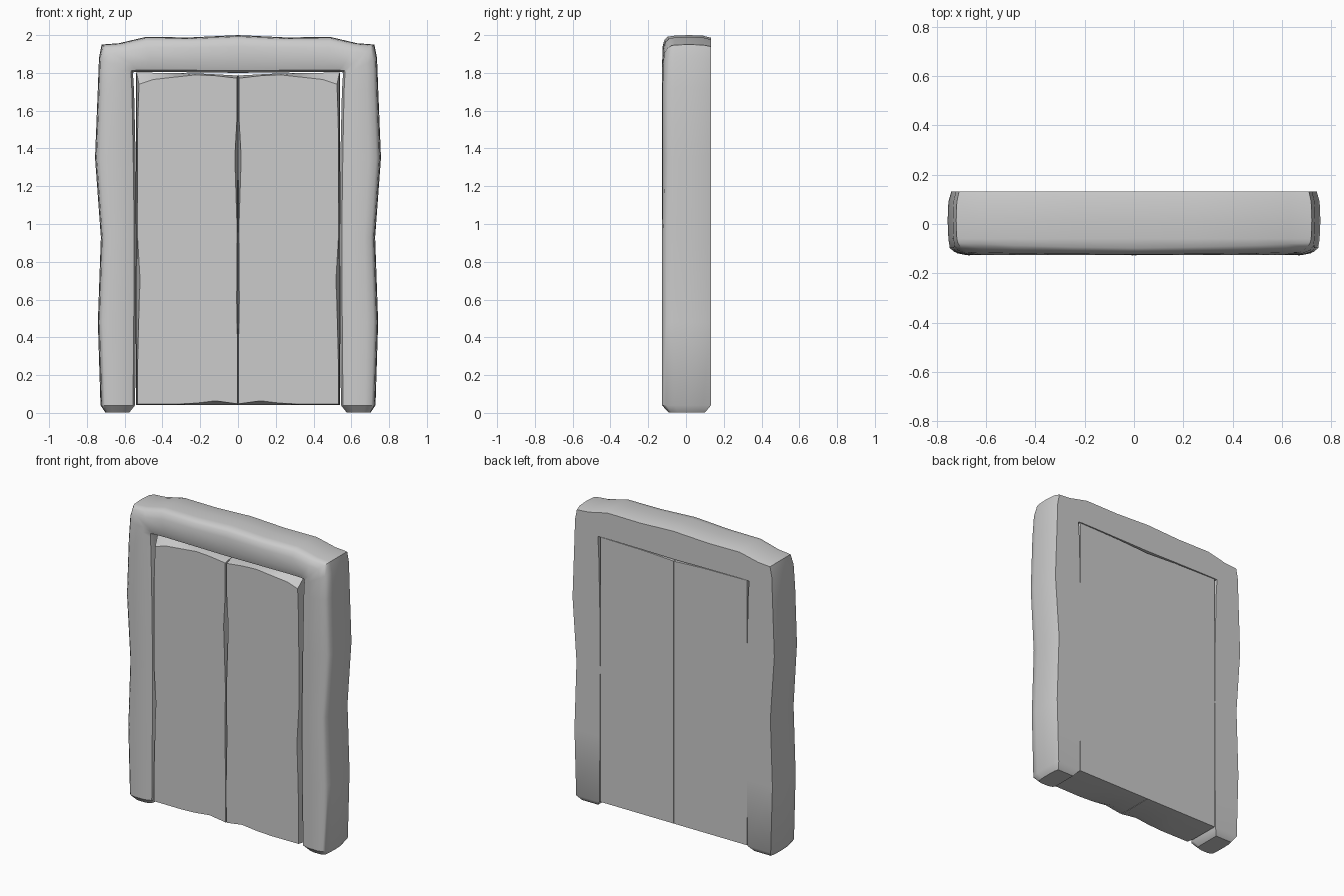
import bpy, bmesh, math
from mathutils import Vector

if "Cube" in bpy.data.objects:
    bpy.data.objects.remove(bpy.data.objects["Cube"])


def finish(bm, name, angle):
    bmesh.ops.recalc_face_normals(bm, faces=bm.faces)
    me = bpy.data.meshes.new(name)
    bm.to_mesh(me)
    bm.free()
    ob = bpy.data.objects.new(name, me)
    bpy.context.collection.objects.link(ob)
    bpy.ops.object.select_all(action='DESELECT')
    ob.select_set(True)
    bpy.context.view_layer.objects.active = ob
    bpy.ops.object.shade_smooth_by_angle(angle=math.radians(angle))
    return ob


def skin(rings):
    """Join equal-length closed rings and cap both ends."""
    bm = bmesh.new()
    vs = [[bm.verts.new(p) for p in r] for r in rings]
    n = len(vs[0])
    for a, b in zip(vs, vs[1:]):
        for i in range(n):
            j = (i + 1) % n
            bm.faces.new((a[i], a[j], b[j], b[i]))
    bm.faces.new(vs[0])
    bm.faces.new(vs[-1])
    return bm


def lerp_table(table, t):
    for (a, va), (b, vb) in zip(table, table[1:]):
        if t <= b:
            return va + (vb - va) * (t - a) / (b - a)
    return table[-1][1]


# Frame: one worn stone arch, stations give inner x,z / outer x,z / edge rounding
stations = [
    (0.545, 0.04, 0.728, 0.04, 0.010),
    (0.540, 0.48, 0.742, 0.48, 0.012),
    (0.538, 0.93, 0.726, 0.93, 0.012),
    (0.542, 1.35, 0.757, 1.35, 0.022),
    (0.550, 1.70, 0.742, 1.72, 0.020),
    (0.555, 1.78, 0.736, 1.88, 0.032),
    (0.555, 1.803, 0.722, 1.95, 0.050),
    (0.535, 1.805, 0.630, 1.957, 0.045),
    (0.450, 1.805, 0.490, 1.990, 0.035),
    (0.230, 1.803, 0.250, 1.988, 0.026),
    (0.000, 1.800, 0.000, 2.000, 0.020),
]


def section(ix, iz, ox, oz, r):
    # cross-section: flat back, bulging outside, softened front
    prof = [(0, 0.132), (0, -0.085), (0.06, -0.112), (0.30, -0.126),
            (0.70, -0.130 + r * 0.3), (0.88, -0.126 + r * 0.6), (0.96, -0.112 + r * 0.7),
            (0.985, -0.06), (1.0, 0.015), (0.985, 0.09), (0.93, 0.132)]
    return [Vector((ix + (ox - ix) * u, y, iz + (oz - iz) * u)) for u, y in prof]


half = [section(*s) for s in stations]
foot_c = Vector((0.645, 0.01, 0.0))
foot = [Vector((foot_c.x + (p.x - foot_c.x) * 0.7, foot_c.y + (p.y - foot_c.y) * 0.75, 0.003))
        for p in half[0]]
half.insert(0, foot)
other = [[Vector((-p.x, p.y, p.z)) for p in r] for r in half[:-1]]
finish(skin(half + other[::-1]), "stone_frame", 40)

# Doors: chipped slabs, tables give the worn front edges
top_front = [(0, 1.772), (0.12, 1.785), (0.22, 1.79), (0.45, 1.765), (0.54, 1.74)]
top_back = [(0, 1.786), (0.2, 1.797), (0.54, 1.802)]
bottom_front = [(0, 0.048), (0.12, 0.064), (0.27, 0.046), (0.54, 0.046)]
gap_front = [(0, 0.003), (0.3, 0.002), (0.6, 0.007), (0.95, 0.004),
             (1.35, 0.017), (1.55, 0.006), (1.8, 0.006)]
side_front = [(0, 0.532), (0.45, 0.530), (0.7, 0.518), (0.95, 0.533), (1.5, 0.532), (1.8, 0.522)]
xs = [0, 0.12, 0.22, 0.33, 0.45, 0.54]
zs = [0.3, 0.6, 0.7, 0.95, 1.35, 1.55]


def door_ring(kind, y, s):
    front = kind == "front"
    pts = []
    for x in xs:
        z = lerp_table(bottom_front, x) if front else 0.042
        pts.append((x, z))
    pts += [(0.54, z) for z in zs]
    for x in reversed(xs):
        pts.append((x, lerp_table(top_front if front else top_back, x)))
    pts += [(0, z) for z in reversed(zs)]
    out = []
    for x, z in pts:
        if front:
            x = min(max(x, lerp_table(gap_front, z)), lerp_table(side_front, z))
        else:
            x = min(max(x, 0.001), 0.537 if kind == "mid" else 0.542)
        out.append(Vector((s * x, y - (0.005 * (1 - x / 0.54) if front else 0), z)))
    return out


for s, name in ((-1, "left_door"), (1, "right_door")):
    bm = skin([door_ring("back", 0.129, s), door_ring("mid", -0.075, s),
               door_ring("front", -0.122, s)])
    finish(bm, name, 20)
